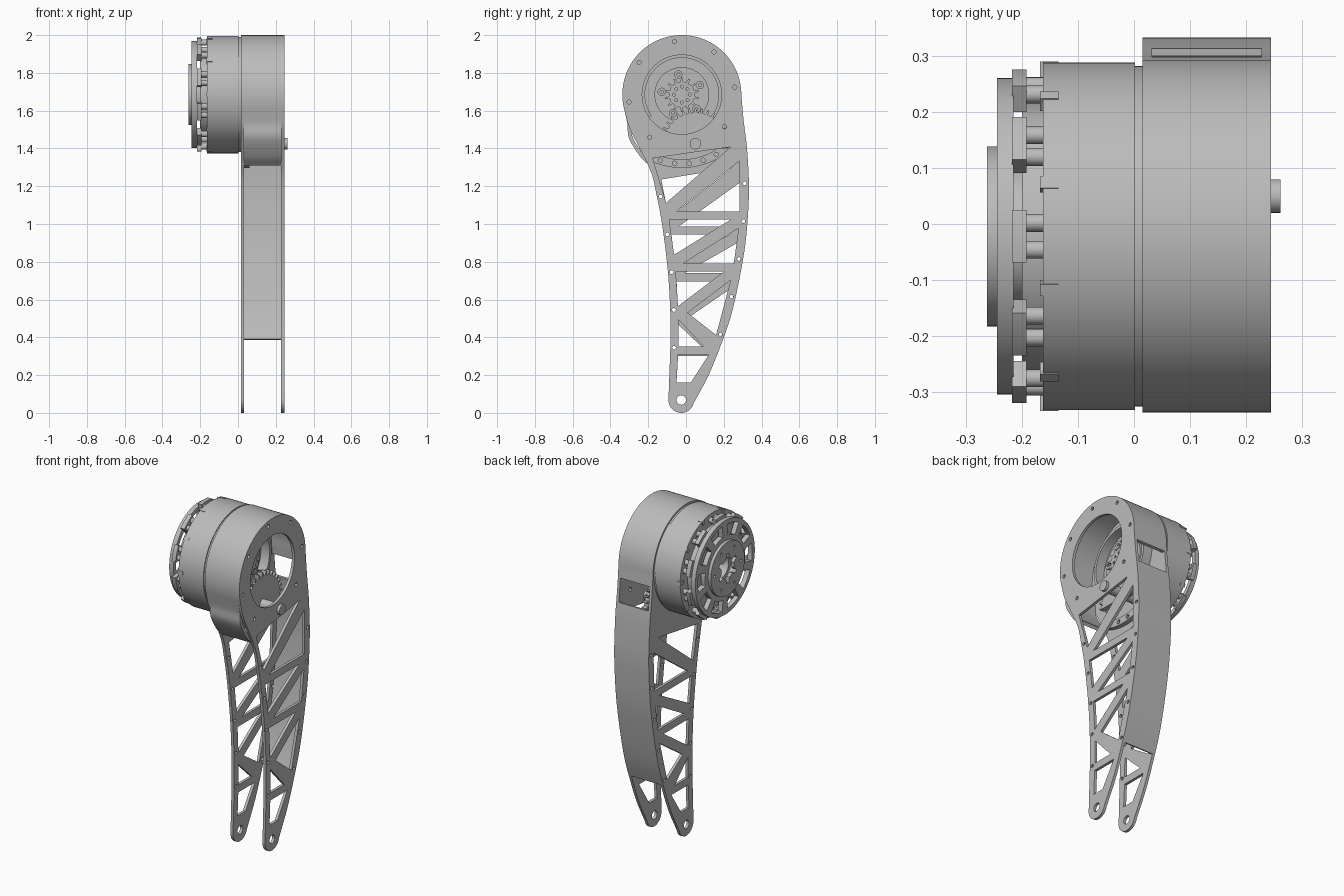
import bpy, bmesh, math
from mathutils import Matrix, Vector

if "Cube" in bpy.data.objects:
    bpy.data.objects.remove(bpy.data.objects["Cube"])

grey = bpy.data.materials.new("machined_grey")
grey.use_nodes = True
grey.diffuse_color = (0.5, 0.5, 0.5, 1)
grey.node_tree.nodes["Principled BSDF"].inputs["Base Color"].default_value = (0.5, 0.5, 0.5, 1)

AXIS = (-0.022, 1.685)      # motor axis in (y, z)
PIVOT = (0.05, 1.425)       # output shaft
FOOT = (-0.025, 0.068)
# profile plane (y, z) extruded along x
TURN = Matrix(((0, 0, 1, 0), (1, 0, 0, 0), (0, 1, 0, 0), (0, 0, 0, 1)))


def slab(name, loops, x0, x1):
    """Extrude closed (y, z) loops along x; inner loops become holes."""
    curve = bpy.data.curves.new(name, 'CURVE')
    curve.dimensions = '2D'
    curve.fill_mode = 'BOTH'
    curve.extrude = (x1 - x0) / 2
    for loop in loops:
        spline = curve.splines.new('POLY')
        spline.points.add(len(loop) - 1)
        for point, (y, z) in zip(spline.points, loop):
            point.co = (y, z, 0, 1)
        spline.use_cyclic_u = True
    obj = bpy.data.objects.new(name, curve)
    bpy.context.collection.objects.link(obj)
    bpy.ops.object.select_all(action='DESELECT')
    obj.select_set(True)
    bpy.context.view_layer.objects.active = obj
    bpy.ops.object.convert(target='MESH')
    obj = bpy.context.view_layer.objects.active
    bm = bmesh.new()
    bm.from_mesh(obj.data)
    bmesh.ops.remove_doubles(bm, verts=bm.verts, dist=1e-5)
    bmesh.ops.recalc_face_normals(bm, faces=bm.faces)
    bm.transform(Matrix.Translation(((x0 + x1) / 2, 0, 0)) @ TURN)
    bm.to_mesh(obj.data)
    bm.free()
    obj.data.materials.clear()
    obj.data.materials.append(grey)
    bpy.ops.object.shade_smooth_by_angle(angle=math.radians(30))


def polar(r, deg, c=AXIS):
    a = math.radians(deg)
    return (c[0] + r * math.cos(a), c[1] + r * math.sin(a))


def arc(r, a0, a1, n=24, c=AXIS):
    return [polar(r, a0 + (a1 - a0) * i / n, c) for i in range(n + 1)]


def circle(r, c=AXIS, n=64):
    return arc(r, 0, 360, n, c)[:-1]


def sector(r0, r1, a0, a1, n=10):
    return arc(r0, a0, a1, n) + arc(r1, a1, a0, n)


def gear(r0, r1, teeth, c):
    step = 360 / teeth
    return [polar(r, (i + f) * step, c) for i in range(teeth)
            for r, f in ((r0, 0), (r0, .25), (r1, .4), (r1, .6), (r0, .75))]


def smooth(points, n=6):
    """Catmull-Rom curve through the points."""
    p = [Vector(q) for q in points]
    p = [2 * p[0] - p[1]] + p + [2 * p[-1] - p[-2]]
    out = []
    for a, b, c, d in zip(p, p[1:], p[2:], p[3:]):
        for i in range(n):
            t = i / n
            out.append(tuple(b + (c - a) * t / 2 + (2 * a - 5 * b + 4 * c - d) * t * t / 2
                             + (3 * b - a - 3 * c + d) * t ** 3 / 2))
    return out + [tuple(points[-1])]


def at(edge, z):
    """Depth of an edge at a height."""
    for (y0, z0), (y1, z1) in zip(edge, edge[1:]):
        if min(z0, z1) <= z <= max(z0, z1) and z0 != z1:
            return y0 + (y1 - y0) * (z - z0) / (z1 - z0)
    return edge[-1][0]


def ribbon(path, t):
    """Thicken a path towards its left side."""
    inner = []
    for i, (y, z) in enumerate(path):
        a, b = path[max(i - 1, 0)], path[min(i + 1, len(path) - 1)]
        d = (Vector(b) - Vector(a)).normalized()
        inner.append((y - d.y * t, z + d.x * t))
    return path + inner[::-1]


# Curved leg outline
back = smooth([(0.04, 0.05), (0.12, 0.2), (0.185, 0.36), (0.24, 0.52), (0.285, 0.72),
               (0.315, 0.9), (0.33, 1.08), (0.333, 1.22), (0.323, 1.4), (0.305, 1.55), (0.293, 1.685)])
front = smooth([polar(0.315, 195), (-0.3, 1.51), (-0.25, 1.41), (-0.185, 1.275), (-0.155, 1.15),
                (-0.127, 1.0), (-0.10, 0.79), (-0.086, 0.6), (-0.082, 0.4), (-0.09, 0.15), (-0.093, 0.07)])
head = arc(0.315, 0, 195, 60)
outline = back + head[1:-1] + front[:-1] + arc(0.068, 180, 335, 16, FOOT)


def truss(drop):
    """Triangular lightening holes, the bars sinking by a share of their height."""
    def left(z):
        return (at(front, z) + 0.042, z)

    def right(z, gap=0.045):
        return (at(back, z) - gap, z)

    b = [z - drop * (z - 0.25) for z in (1.37, 1.045, 0.77, 0.53, 0.33)]
    w, h = 0.045, 0.022
    holes = []
    # upper bays: cross bar and rising diagonal
    for top, low, rise in ((b[0], b[1], 0.06), (b[1], b[2], 0)):
        zt, zb = top - h, low + h
        tip = right(zt, 0.045 + w)
        holes.append([left(zt), (tip[0], zt + rise), left(zb + w)])
        holes.append([right(zt - w + rise / 2), right(zb), (left(zb)[0] + w, zb)])
    # middle bays: zigzag meeting at the front edge
    zt, zm, zb = b[2] - h, b[3], b[4] + h
    holes.append([left(zt), right(zt, 0.09), left(zm + 0.035)])
    holes.append([right(zt - 0.045), right(zb + 0.06), (left(zm)[0] + 0.05, zm)])
    holes.append([left(zm - 0.035), right(zb, 0.09), left(zb)])
    # lowest bay
    zt = b[4] - h
    holes.append([left(zt), right(zt), (0.025, 0.16), (-0.05, 0.16)])
    return holes


bolts = [circle(0.011, polar(0.283, 233 - 45 * k), 12) for k in range(7)]
for k in range(5):
    z = 1.215 - 0.2 * k
    bolts.append(circle(0.01, (at(back, z) - 0.022, z), 12))
    bolts.append(circle(0.01, (at(front, z - 0.07) + 0.02, z - 0.07), 12))
bolts.append(circle(0.025, FOOT, 24))

# Side plates
slab("left_side_plate", [outline, circle(0.21)] + truss(0) + bolts, 0.228, 0.245)
slab("right_side_plate", [outline] + truss(0.1) + bolts, 0.015, 0.032)

# Housing band over the head, with flared front guard, and rear panel
guard = smooth([head[-1], (-0.31, 1.53), (-0.302, 1.455), (-0.245, 1.36), (-0.195, 1.31)])
band = [p for p in back if p[1] > 1.6] + head[1:-1] + guard
slab("head_housing", [ribbon(band, 0.02)], 0.03, 0.23)
slab("rear_panel", [ribbon([p for p in back if 0.38 < p[1] < 1.48], 0.014)], 0.03, 0.23)
cradle = [polar(0.388, a) for a in range(246, 312, 4)]
slab("lower_cradle", [ribbon(cradle, 0.045)] +
     [circle(0.012, polar(0.366, a), 12) for a in range(252, 306, 12)], 0.03, 0.06)

# Gear train in the head
slab("inner_ring", [sector(0.195, 0.212, -35, 215, 48)], 0.03, 0.09)
slab("carrier_disc", [circle(0.145)], 0.03, 0.06)
slab("sun_gear", [gear(0.068, 0.092, 14, AXIS)] +
     [circle(0.008, polar(0.042, 45 * k), 10) for k in range(8)], 0.06, 0.09)
for k in range(5):
    slab("carrier_bolt", [circle(0.022, polar(0.108, 100 + 72 * k), 16),
                          circle(0.009, polar(0.108, 100 + 72 * k), 6)], 0.06, 0.078)
slab("output_gear", [[(y, max(z, 1.4)) for y, z in gear(0.165, 0.19, 34, PIVOT)
                      if z > 1.38]], 0.1, 0.13)
slab("output_shaft", [circle(0.03, PIVOT, 32)], 0.03, 0.262)

# Motor body
slab("motor_neck", [circle(0.305)], -0.002, 0.016)
slab("motor_body", [circle(0.311, n=96)], -0.163, 0.002)
slab("motor_flange", [circle(0.24), circle(0.1)], -0.2, -0.16)
slab("motor_core", [circle(0.13), circle(0.07)], -0.22, -0.16)

# Open end cap with slots
slots = [sector(0.19, 0.258, 36 * k - 12, 36 * k + 12) for k in range(10)]
slab("end_cap", [circle(0.283, n=80), circle(0.09)] + slots, -0.245, -0.216)
hub_hole = gear(0.06, 0.09, 6, AXIS)
hub_holes = [circle(0.009, polar(0.125, 60 * k), 12) for k in range(6)]
slab("hub_ring", [circle(0.161), hub_hole] + hub_holes, -0.263, -0.243)

# Rim pads, posts and clips
for k in range(10):
    a = 36 * k + 18
    slab("rim_pad", [sector(0.25, 0.302, a - 9, a + 9)], -0.218, -0.192)
    for side in (-5, 5):
        slab("rim_post", [circle(0.016, polar(0.276, a + side), 16)], -0.194, -0.16)
    slab("rim_clip", [sector(0.285, 0.313, a + 16, a + 20, 3)], -0.168, -0.135)
